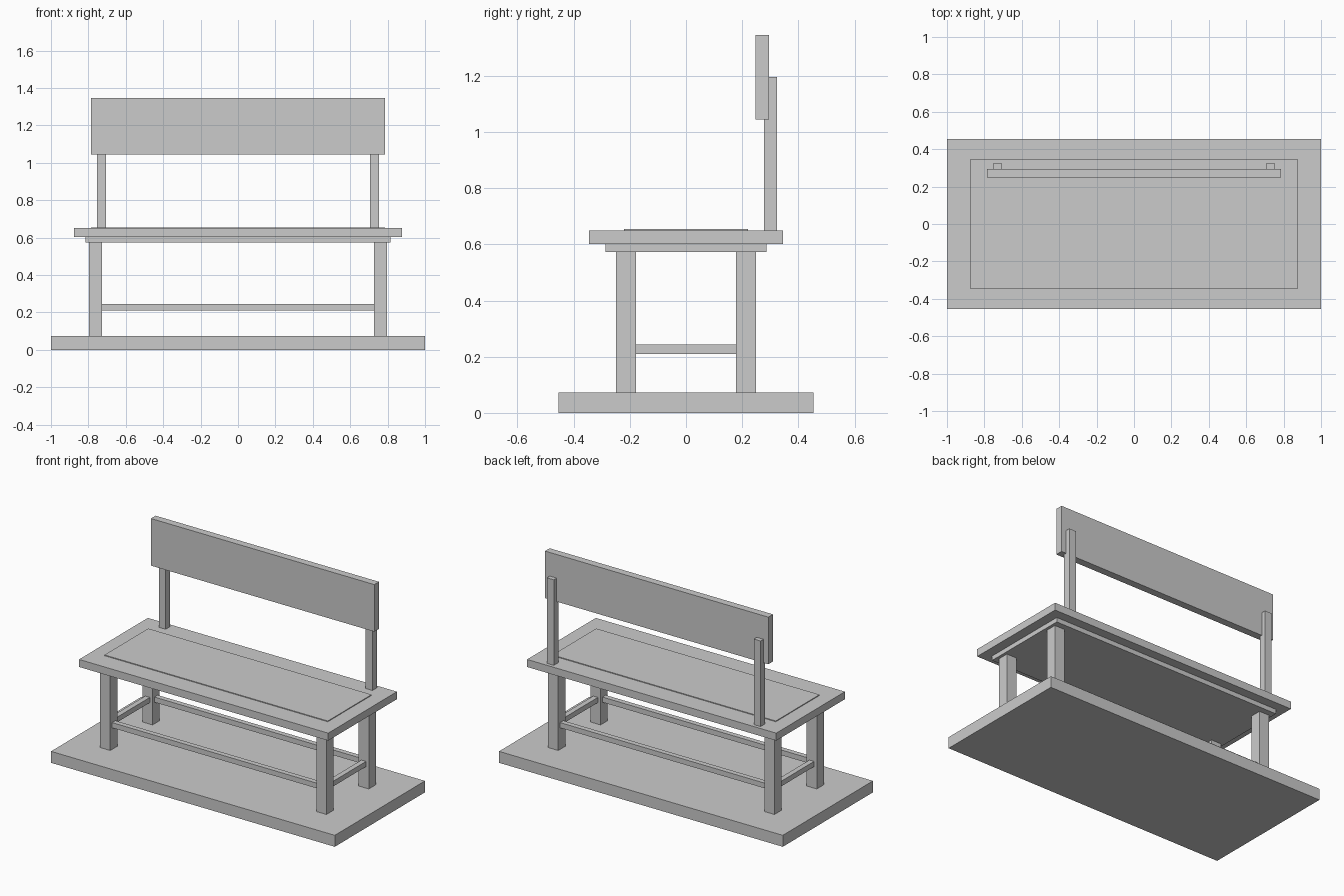
import bpy

cube = bpy.data.objects.get("Cube")
if cube:
    bpy.data.objects.remove(cube, do_unlink=True)

grey = bpy.data.materials.new("light_grey")
grey.use_nodes = True
colour = (0.6, 0.6, 0.6, 1)
grey.diffuse_color = colour
grey.node_tree.nodes["Principled BSDF"].inputs["Base Color"].default_value = colour


def box(name, x, y, z):
    """Box spanning the given (low, high) range on each axis."""
    bpy.ops.mesh.primitive_cube_add(size=1, location=[sum(r) / 2 for r in (x, y, z)])
    obj = bpy.context.object
    obj.name = name
    obj.scale = [r[1] - r[0] for r in (x, y, z)]
    bpy.ops.object.transform_apply(location=False, rotation=False, scale=True)
    obj.data.materials.append(grey)
    return obj


def around(centre, width):
    return (centre - width / 2, centre + width / 2)


BASE_TOP, SEAT_BOTTOM, SEAT_TOP = 0.073, 0.602, 0.65
APRON_BOTTOM = 0.573
LEG_X, LEG_Y, LEG = 0.762, 0.213, 0.071
RAIL = 0.033
RAIL_Z = around(0.227, RAIL)

# Plinth, seat and the thin raised panel on the seat
box("base_slab", (-1, 1), (-0.454, 0.454), (0, BASE_TOP))
box("seat_support", (-0.816, 0.816), (-0.287, 0.287), (APRON_BOTTOM, SEAT_BOTTOM))
box("seat", (-0.878, 0.878), (-0.346, 0.346), (SEAT_BOTTOM, SEAT_TOP))
box("seat_panel", (-0.787, 0.787), (-0.22, 0.22), (SEAT_TOP, SEAT_TOP + 0.005))

# Legs
for side, sx in (("left", 1), ("right", -1)):
    for end, sy in (("front", -1), ("back", 1)):
        box(f"{end}_{side}_leg", around(sx * LEG_X, LEG), around(sy * LEG_Y, LEG),
            (BASE_TOP, APRON_BOTTOM))

# Rails between the legs
inner_x, inner_y = LEG_X - LEG / 2, LEG_Y - LEG / 2
for end, sy in (("front", -1), ("back", 1)):
    box(f"{end}_rail", (-inner_x, inner_x), around(sy * LEG_Y, RAIL), RAIL_Z)
for side, sx in (("left", 1), ("right", -1)):
    box(f"{side}_rail", around(sx * LEG_X, RAIL), (-inner_y, inner_y), RAIL_Z)

# Backrest and its posts
for side, sx in (("left", 1), ("right", -1)):
    box(f"{side}_back_post", around(sx * 0.729, 0.048), (0.278, 0.324), (SEAT_TOP, 1.195))
box("backrest", (-0.787, 0.787), (0.248, 0.295), (1.045, 1.345))
